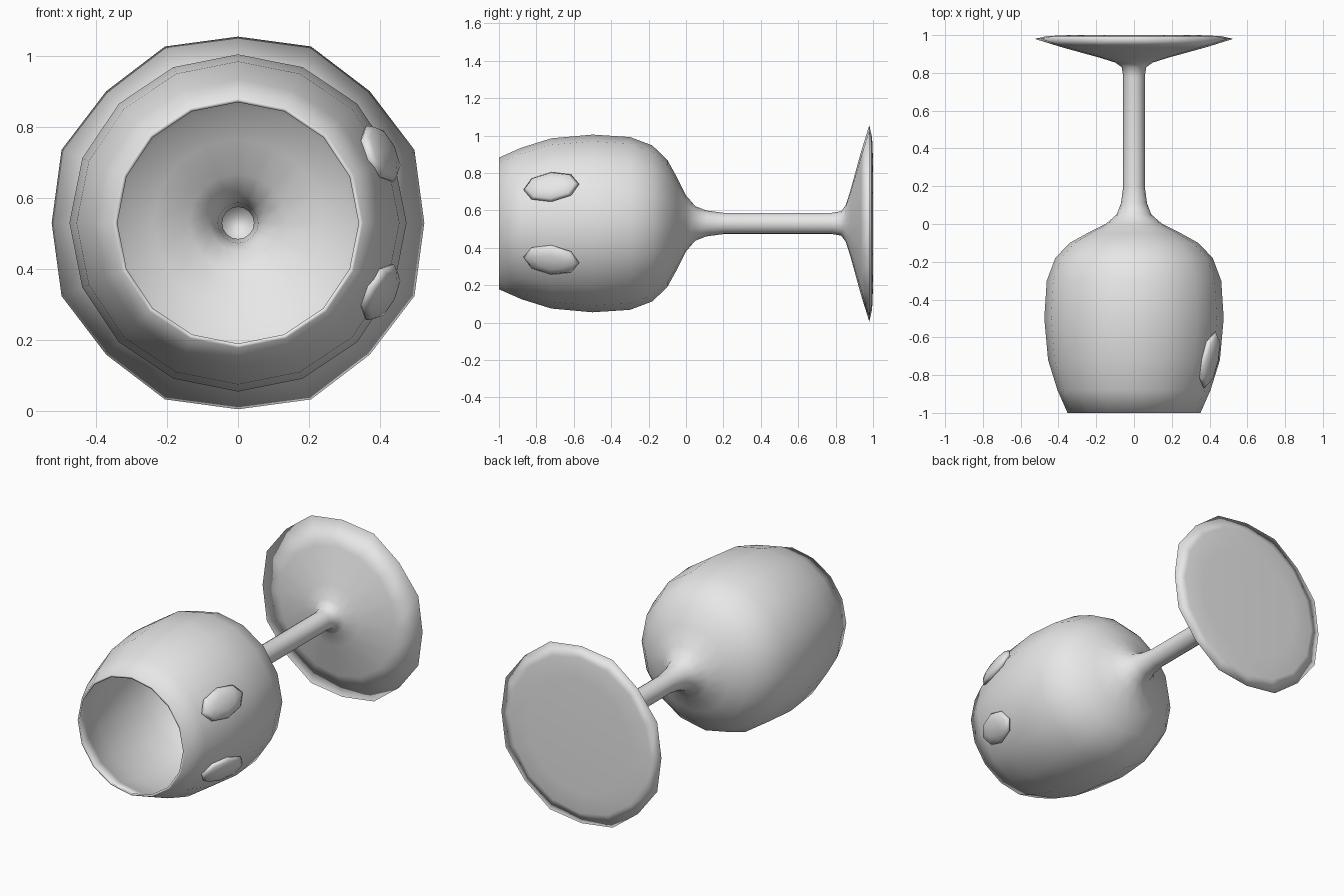
import bpy, bmesh, math
from mathutils import Vector, Matrix

cube = bpy.data.objects.get("Cube")
if cube:
    bpy.data.objects.remove(cube, do_unlink=True)

AXIS_Z = 0.53
SIDES = 16
WALL = 0.012

grey = bpy.data.materials.new("light grey")
grey.use_nodes = True
colour = (0.8, 0.8, 0.8, 1)
grey.diffuse_color = colour
grey.node_tree.nodes["Principled BSDF"].inputs["Base Color"].default_value = colour


def finish(name, bm):
    bmesh.ops.recalc_face_normals(bm, faces=bm.faces)
    for face in bm.faces:
        face.smooth = True
    mesh = bpy.data.meshes.new(name)
    bm.to_mesh(mesh)
    bm.free()
    mesh.materials.append(grey)
    obj = bpy.data.objects.new(name, mesh)
    bpy.context.collection.objects.link(obj)
    return obj


def lathe(name, profile):
    """Turn (y, radius) points around the lying axis and close both ends."""
    bm = bmesh.new()
    rings = []
    for y, radius in profile:
        ring = []
        for i in range(SIDES):
            a = math.tau * i / SIDES
            # the broad foot rim is slightly wavy
            r = radius * (1.025 if radius > 0.5 and i % 2 else 1)
            ring.append(bm.verts.new((r * math.cos(a), y, AXIS_Z + r * math.sin(a))))
        rings.append(ring)
    for a, b in zip(rings, rings[1:]):
        for i in range(SIDES):
            j = (i + 1) % SIDES
            bm.faces.new((a[i], a[j], b[j], b[i]))
    bm.faces.new(rings[0])
    bm.faces.new(rings[-1])
    return finish(name, bm)


# Goblet: bowl and stem share a thin wall, the foot closes the far end
bowl = [(-1, 0.352), (-0.88, 0.405), (-0.72, 0.455), (-0.5, 0.475), (-0.3, 0.462),
        (-0.18, 0.417), (-0.1, 0.34), (-0.05, 0.25), (0, 0.15), (0.05, 0.092),
        (0.11, 0.069), (0.2, 0.057)]
foot = [(0.78, 0.057), (0.83, 0.065), (0.855, 0.1), (0.88, 0.18), (0.935, 0.38),
        (0.98, 0.525), (0.995, 0.46), (1, 0.34)]
inside = [(0.85, 0.045)] + [(y, r - WALL) for y, r in reversed(bowl)]
lathe("goblet", inside + bowl + foot)

# Two oval studs lying on the left side of the bowl
for name, side in (("upper_stud", 1), ("lower_stud", -1)):
    angle = side * math.radians(26)
    tilt = math.radians(13)
    radial = Vector((math.cos(angle), 0, math.sin(angle)))
    along = Vector((0, math.cos(tilt), 0)) + radial * math.sin(tilt)
    normal = radial * math.cos(tilt) - Vector((0, math.sin(tilt), 0))
    across = normal.cross(along)
    turn = Matrix((along, across, normal)).transposed().to_4x4()
    place = Matrix.Translation(radial * 0.445 + Vector((0, -0.72, AXIS_Z)))
    size = Matrix.Diagonal((0.153, 0.088, 0.034, 1))
    bm = bmesh.new()
    bmesh.ops.create_uvsphere(bm, u_segments=8, v_segments=6, radius=1,
                              matrix=place @ turn @ size)
    finish(name, bm)
